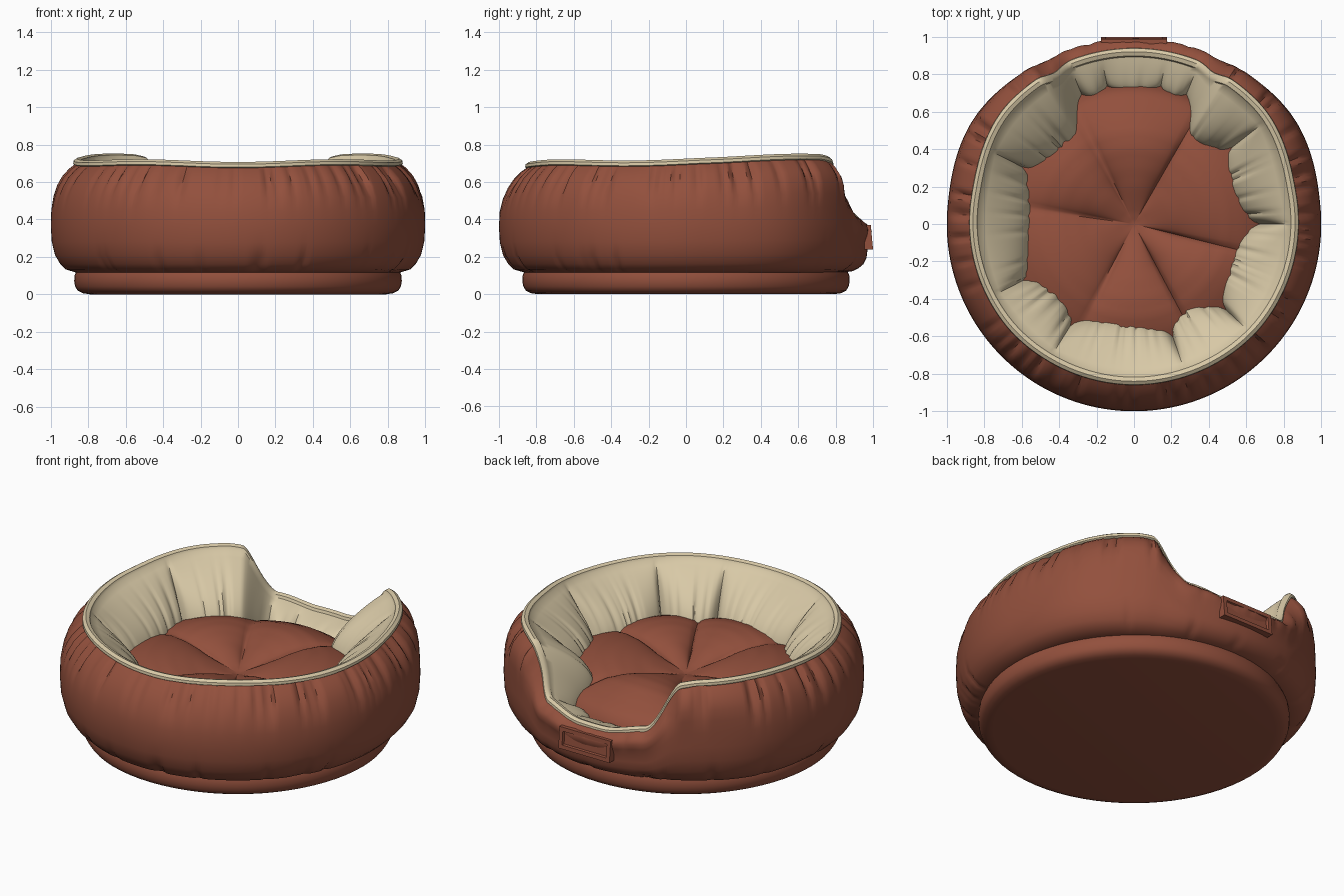
import bpy, bmesh, math, random
from math import sin, cos, pi, radians

if "Cube" in bpy.data.objects:
    bpy.data.objects.remove(bpy.data.objects["Cube"])

random.seed(4)


def material(name, rgb):
    m = bpy.data.materials.new(name)
    m.diffuse_color = (*rgb, 1)
    m.use_nodes = True
    m.node_tree.nodes["Principled BSDF"].inputs["Base Color"].default_value = m.diffuse_color
    return m


BROWN = material("brown fabric", (0.29, 0.080, 0.046))
CREAM = material("cream fleece", (0.69, 0.585, 0.385))


def finish(name, bm, mats, angle=40):
    bmesh.ops.recalc_face_normals(bm, faces=bm.faces[:])
    me = bpy.data.meshes.new(name)
    bm.to_mesh(me)
    bm.free()
    for m in mats:
        me.materials.append(m)
    ob = bpy.data.objects.new(name, me)
    bpy.context.collection.objects.link(ob)
    bpy.context.view_layer.objects.active = ob
    ob.select_set(True)
    bpy.ops.object.shade_smooth_by_angle(angle=radians(angle))
    ob.select_set(False)
    return ob


def smooth(a, b, x):
    t = max(0, min(1, (x - a) / (b - a)))
    return t * t * (3 - 2 * t)


def lerp_list(pts, x):
    for (x0, y0), (x1, y1) in zip(pts, pts[1:]):
        if x <= x1:
            return y0 + (y1 - y0) * (x - x0) / (x1 - x0)
    return pts[-1][1]


def angle_gap(a, b):
    return abs((a - b + 180) % 360 - 180)


def segment_puff(deg, seams):
    """0 on a seam, 1 in the middle of the padded segment between two seams."""
    deg %= 360
    ring = [seams[-1] - 360] + seams + [seams[0] + 360]
    for a, b in zip(ring, ring[1:]):
        if a <= deg <= b:
            return max(0, sin(pi * (deg - a) / (b - a))) ** 0.5
    return 0


# Bolster wall: one profile swept round, lowered at the back for the entrance
SEAMS = [0, 38, 68, 79, 101, 112, 153, 207, 238, 289, 317]
OUTER = [(0, 0.86), (0.03, 0.92), (0.08, 0.95), (0.16, 0.978), (0.28, 0.995),
         (0.42, 1.0), (0.56, 0.997), (0.68, 0.985), (0.78, 0.965),
         (0.86, 0.938), (0.93, 0.90), (0.965, 0.872)]
pleats = [(random.uniform(0, 360), random.uniform(1.2, 2.4),
           random.uniform(0.012, 0.036)) for _ in range(75)]
tucks = [(random.uniform(0, 360), random.uniform(1.5, 3),
          random.uniform(0.012, 0.025)) for _ in range(20)]


def dents(deg, items):
    return min(0.04, sum(d * max(0, 1 - angle_gap(deg, a) / w) for a, w, d in items))


def wall_section(deg):
    d = angle_gap(deg, 90)
    gap = 1 - smooth(20.5, 33.5, d)                  # 1 inside the entrance
    post = smooth(26, 34, d) * (1 - smooth(45, 80, d))
    s = sin(radians(deg))
    high = 0.713 + 0.012 * s + 0.022 * post + 0.006 * sin(radians(deg * 5))
    high -= 0.022 * (1 - smooth(29, 40, d))          # rounded entrance corners
    low = 0.40 + 0.045 * smooth(5, 22, d)
    h = high * (1 - gap) + low * gap
    size = 1 - 0.03 * smooth(0.8, 1, s)
    size += 0.024 * (1 - smooth(0, 28, abs(d - 57)))  # fuller behind the sides
    rim = (0.872 + 0.01 * s - 0.01 * smooth(0.6, 1, -s)
           + 0.045 * post + 0.05 * gap)
    pl, tk = dents(deg, pleats) * (1 - 0.6 * gap), dents(deg, tucks)
    out = []
    for f, r in OUTER:                               # outer cover
        r *= size
        r += (rim + 0.002 - 0.872 * size) * smooth(0.5, 0.965, f)
        r -= pl * smooth(0.62, 0.88, f) * (1 - 0.7 * smooth(0.9, 1, f))
        r -= tk * (1 - smooth(0.05, 0.2, f)) * smooth(0, 0.05, f)
        out.append((r, 0.115 + (h - 0.115) * f))
    # piping round the rim
    out += [(rim + 0.008, h - 0.016), (rim + 0.006, h), (rim - 0.012, h + 0.012),
            (rim - 0.034, h + 0.004), (rim - 0.04, h - 0.012)]
    # padded inner side, bulging between the seams
    foot = 0.572 - 0.03 * smooth(0.7, 0.95, -s)
    foot = foot * (1 - gap) + 0.725 * gap
    top_r, puff = rim - 0.04, segment_puff(deg, SEAMS)
    for i in range(1, 15):
        t = i / 14
        r = top_r - (top_r - foot) * sin(min(1, t * 1.25) * pi / 2)
        r -= (puff - 0.78) * 0.115 * sin(pi * min(1, t * 0.8)) * (1 - 0.55 * gap)
        r += dents(deg + 17, pleats) * 0.5 * sin(pi * t) ** 2
        z = (h - 0.012) + (0.29 - h + 0.012) * t ** 1.1
        out.append((r, z))
    out += [(foot + 0.06, 0.2), (0.75, 0.12)]
    return out


N = 360
bm = bmesh.new()
rings = []
for i in range(N):
    a = 2 * pi * i / N
    rings.append([bm.verts.new((r * cos(a), r * sin(a), z))
                  for r, z in wall_section(360 * i / N)])
cover = len(OUTER)
for i in range(N):
    A, B = rings[i], rings[(i + 1) % N]
    M = len(A)
    for j in range(M):
        k = (j + 1) % M
        f = bm.faces.new((A[j], B[j], B[k], A[k]))
        f.material_index = 1 if cover - 1 <= j < M - 1 else 0
# keep the wall inside the footprint
wide = max(abs(v.co.x) for v in bm.verts)
for v in bm.verts:
    v.co.x /= max(1, wide)
finish("bolster_wall", bm, [BROWN, CREAM], 45)

# Seat cushion: tufted lobes parted by radial creases
CREASES = [60, 117, 171, 243, 298, 346]
HEIGHT = [(0, 0.368), (0.05, 0.376), (0.1, 0.396), (0.2, 0.438), (0.3, 0.468),
          (0.4, 0.486), (0.5, 0.484), (0.58, 0.462), (0.65, 0.432),
          (0.71, 0.395), (0.75, 0.32), (0.78, 0.2)]
bm = bmesh.new()
centre = bm.verts.new((0, 0, 0.363))
prev = None
CN = 180
for j in range(1, 31):
    r = 0.78 * j / 30
    ring = []
    for i in range(CN):
        deg = 360 * i / CN
        drop = (1 - segment_puff(deg, CREASES)) * 0.06
        fade = smooth(0.02, 0.25, r) * (1 - 0.4 * smooth(0.4, 0.7, r))
        a = radians(deg)
        z = lerp_list(HEIGHT, r) - drop * fade
        z -= 0.018 * smooth(0.4, 0.65, r) * smooth(0.8, 1, sin(a))
        ring.append(bm.verts.new((r * cos(a), r * sin(a), z)))
    for i in range(CN):
        k = (i + 1) % CN
        if prev:
            bm.faces.new((prev[i], ring[i], ring[k], prev[k]))
        else:
            bm.faces.new((centre, ring[i], ring[k]))
    prev = ring
finish("seat_cushion", bm, [BROWN], 50)

# Base pad: lathed disc with a rounded lower edge
BASE = [(0.79, 0.0), (0.83, 0.006), (0.857, 0.02), (0.87, 0.042),
        (0.875, 0.07), (0.873, 0.1), (0.865, 0.12), (0.80, 0.14)]
bm = bmesh.new()
prev = None
BN = 72
for r, z in BASE:
    ring = [bm.verts.new((r * cos(2 * pi * i / BN),
                          r * sin(2 * pi * i / BN), z)) for i in range(BN)]
    if prev:
        for i in range(BN):
            k = (i + 1) % BN
            bm.faces.new((prev[i], prev[k], ring[k], ring[i]))
    else:
        bm.faces.new(ring[::-1])
    prev = ring
bm.faces.new(prev)
finish("base_pad", bm, [BROWN], 40)

# Blank patch on the back with a recessed panel
bm = bmesh.new()
bmesh.ops.create_cube(bm, size=1)
for v in bm.verts:
    z = 0.305 + v.co.z * 0.13
    y = 0.966 + v.co.y * 0.056 - v.co.z * 0.012
    v.co = (v.co.x * 0.35, y, z)
bm.normal_update()
face = max(bm.faces, key=lambda f: f.normal.y)
bmesh.ops.inset_region(bm, faces=[face], thickness=0.034)
bmesh.ops.inset_region(bm, faces=[face], thickness=0.006, depth=-0.014)
finish("back_patch", bm, [BROWN], 30)
